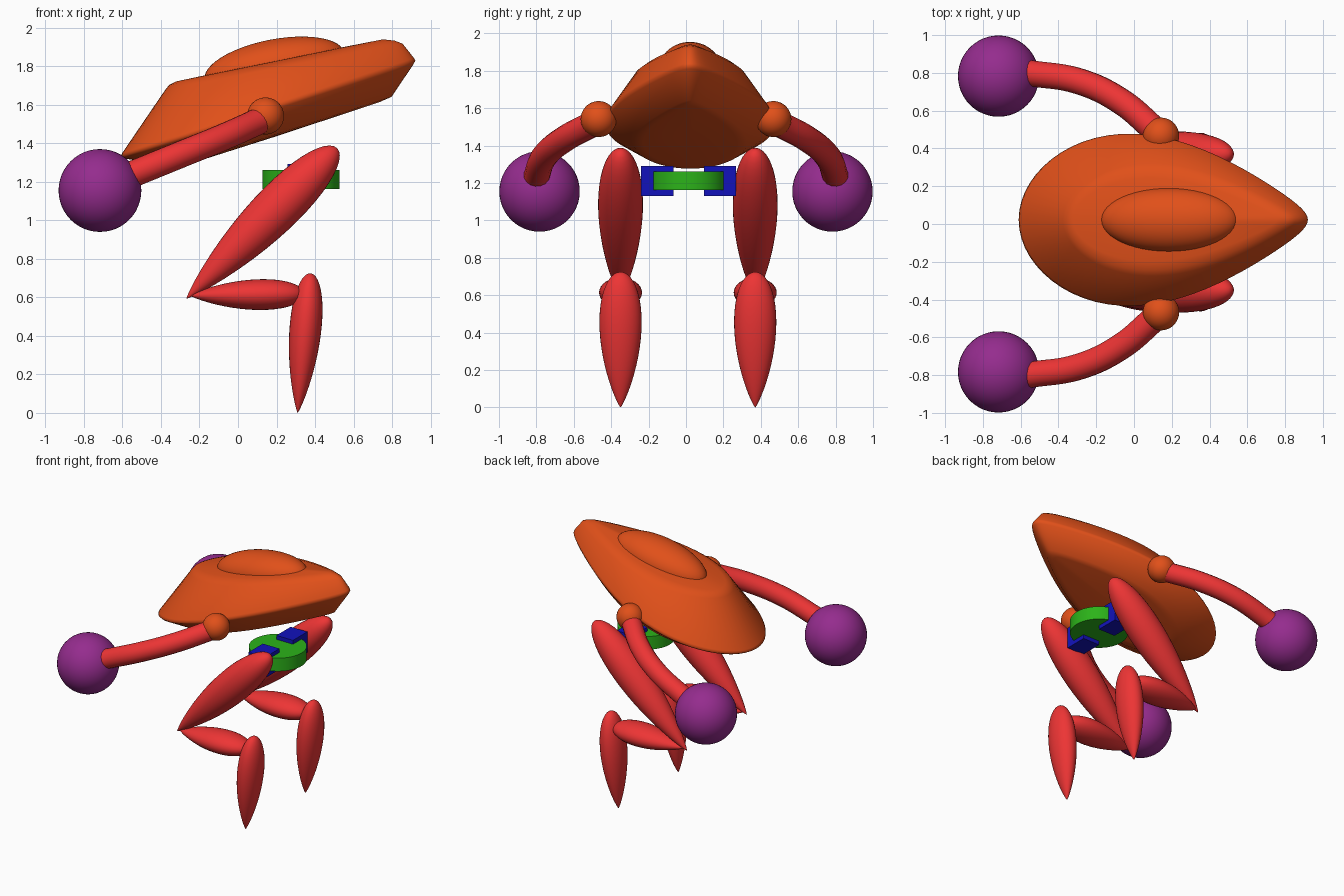
import bpy, bmesh, math
from mathutils import Vector, Matrix

if "Cube" in bpy.data.objects:
    bpy.data.objects.remove(bpy.data.objects["Cube"])


def material(name, rgb):
    m = bpy.data.materials.new(name)
    m.diffuse_color = (*rgb, 1)
    m.use_nodes = True
    m.node_tree.nodes["Principled BSDF"].inputs["Base Color"].default_value = m.diffuse_color
    return m


ORANGE = material("orange", (0.75, 0.08, 0.01))
RED = material("red", (0.85, 0.035, 0.035))
GREEN = material("green", (0.025, 0.45, 0.01))
BLUE = material("blue", (0.006, 0.006, 0.5))
PURPLE = material("purple", (0.3, 0.025, 0.27))


def finish(name, bm, mat, smooth=True):
    bmesh.ops.recalc_face_normals(bm, faces=bm.faces)
    for f in bm.faces:
        f.smooth = smooth
    me = bpy.data.meshes.new(name)
    bm.to_mesh(me)
    bm.free()
    me.materials.append(mat)
    ob = bpy.data.objects.new(name, me)
    bpy.context.collection.objects.link(ob)
    return ob


def loft(name, start, rings, end, mat):
    """Skin a list of rings, closed by a point at either end."""
    bm = bmesh.new()
    rows = [[bm.verts.new(p) for p in r] for r in rings]
    n = len(rows[0])
    a, b = bm.verts.new(start), bm.verts.new(end)
    for i in range(n):
        j = (i + 1) % n
        bm.faces.new((a, rows[0][i], rows[0][j]))
        bm.faces.new((b, rows[-1][i], rows[-1][j]))
        for r, q in zip(rows, rows[1:]):
            bm.faces.new((r[i], r[j], q[j], q[i]))
    return finish(name, bm, mat)


def ball(name, loc, radii, mat, tilt=0):
    bm = bmesh.new()
    bmesh.ops.create_uvsphere(bm, u_segments=48, v_segments=24, radius=1)
    m = Matrix.Translation(loc) @ Matrix.Rotation(tilt, 4, 'Y') @ Matrix.Diagonal((*radii, 1))
    bm.transform(m)
    return finish(name, bm, mat)


def teardrop(u0, u1, half, w, slope=0):
    """Teardrop outline from u0 to u1, lying on the line w + slope * u."""
    pts = []
    for i in range(64):
        t = 2 * math.pi * i / 64
        c = math.cos(t)
        u = (u0 + u1) / 2 + (u1 - u0) / 2 * c
        pts.append((u, half * math.sin(t) * (1 - 0.36 * c - 0.2 * c * c), w + slope * u))
    return pts


def limb(name, tip, top, y, r_side, r_y, mat):
    """Spindle with a pointed tip and a rounded top, in the plane of y."""
    a, b = Vector((tip[0], y, tip[1])), Vector((top[0], y, top[1]))
    d = (b - a).normalized()
    n = Vector((-d.z, 0, d.x))
    peak = 0.63 ** 0.85 * 0.37 ** 0.5
    rings = []
    for k in range(1, 24):
        s = (1 - math.cos(math.pi * k / 24)) / 2
        r = s ** 0.85 * (1 - s) ** 0.5 / peak
        ring = []
        for i in range(32):
            t = 2 * math.pi * i / 32
            ring.append(a.lerp(b, s) + n * (r * r_side * math.cos(t))
                        + Vector((0, r * r_y * math.sin(t), 0)))
        rings.append(ring)
    return loft(name, a, rings, b, mat)


# Tilted teardrop body
body = loft("body", (0, 0, -0.15), [
    teardrop(-0.48, 0.56, 0.24, -0.147),
    teardrop(-0.55, 0.63, 0.29, -0.14),
    teardrop(-0.79, 0.79, 0.43, -0.015),
    teardrop(-0.805, 0.805, 0.437, 0.0),
    teardrop(-0.79, 0.803, 0.43, 0.015),
    teardrop(-0.475, 0.77, 0.285, 0.2, -0.124),
    teardrop(-0.45, 0.735, 0.255, 0.221, -0.12),
    teardrop(-0.41, 0.68, 0.21, 0.235, -0.114),
], (0.13, 0, 0.225), ORANGE)
body.location = (0.155, 0.022, 1.58)
body.rotation_euler.y = math.radians(-18)

# Canopy on top of the body
ball("canopy", (0.19, 0.022, 1.80), (0.37, 0.17, 0.14), ORANGE, math.radians(-11))

# Hip disc with a block on either side
bm = bmesh.new()
bmesh.ops.create_cone(bm, cap_ends=True, segments=64, radius1=0.2, radius2=0.2, depth=0.1,
                      matrix=Matrix.Translation((0.327, 0.013, 1.212)))
disc = finish("hip_disc", bm, GREEN)
bpy.context.view_layer.objects.active = disc
disc.select_set(True)
bpy.ops.object.shade_smooth_by_angle(angle=math.radians(35))

for side, label in ((-1, "right"), (1, "left")):
    bm = bmesh.new()
    bmesh.ops.create_cube(bm, size=1, matrix=Matrix.Translation((0.327, 0.014 + side * 0.168, 1.212))
                          @ Matrix.Diagonal((0.14, 0.172, 0.16, 1)))
    finish(label + "_hip_block", bm, BLUE, False)

    # Legs
    y = 0.01 + side * 0.36
    limb(label + "_thigh", (-0.268, 0.593), (0.515, 1.375), y, 0.122, 0.12, RED)
    limb(label + "_shin", (-0.25, 0.61), (0.345, 0.617), y, 0.08, 0.115, RED)
    limb(label + "_foot", (0.31, 0.0), (0.377, 0.725), y, 0.083, 0.113, RED)

    # Arm with shoulder and hand balls
    ball(label + "_shoulder", (0.143, side * 0.467, 1.542), (0.096,) * 3, ORANGE)
    ball(label + "_hand", (-0.717, side * 0.783, 1.155), (0.215,) * 3, PURPLE)
    cu = bpy.data.curves.new(label + "_arm", 'CURVE')
    cu.dimensions = '3D'
    cu.bevel_depth = 0.07
    cu.bevel_resolution = 6
    cu.use_fill_caps = True
    sp = cu.splines.new('BEZIER')
    path = [(0.12, 0.49, 1.52), (-0.07, 0.65, 1.435), (-0.29, 0.755, 1.345), (-0.56, 0.80, 1.235)]
    sp.bezier_points.add(len(path) - 1)
    for p, (px, py, pz) in zip(sp.bezier_points, path):
        p.co = (px, side * py, pz)
        p.handle_left_type = p.handle_right_type = 'AUTO'
    cu.materials.append(RED)
    bpy.context.collection.objects.link(bpy.data.objects.new(label + "_arm", cu))
